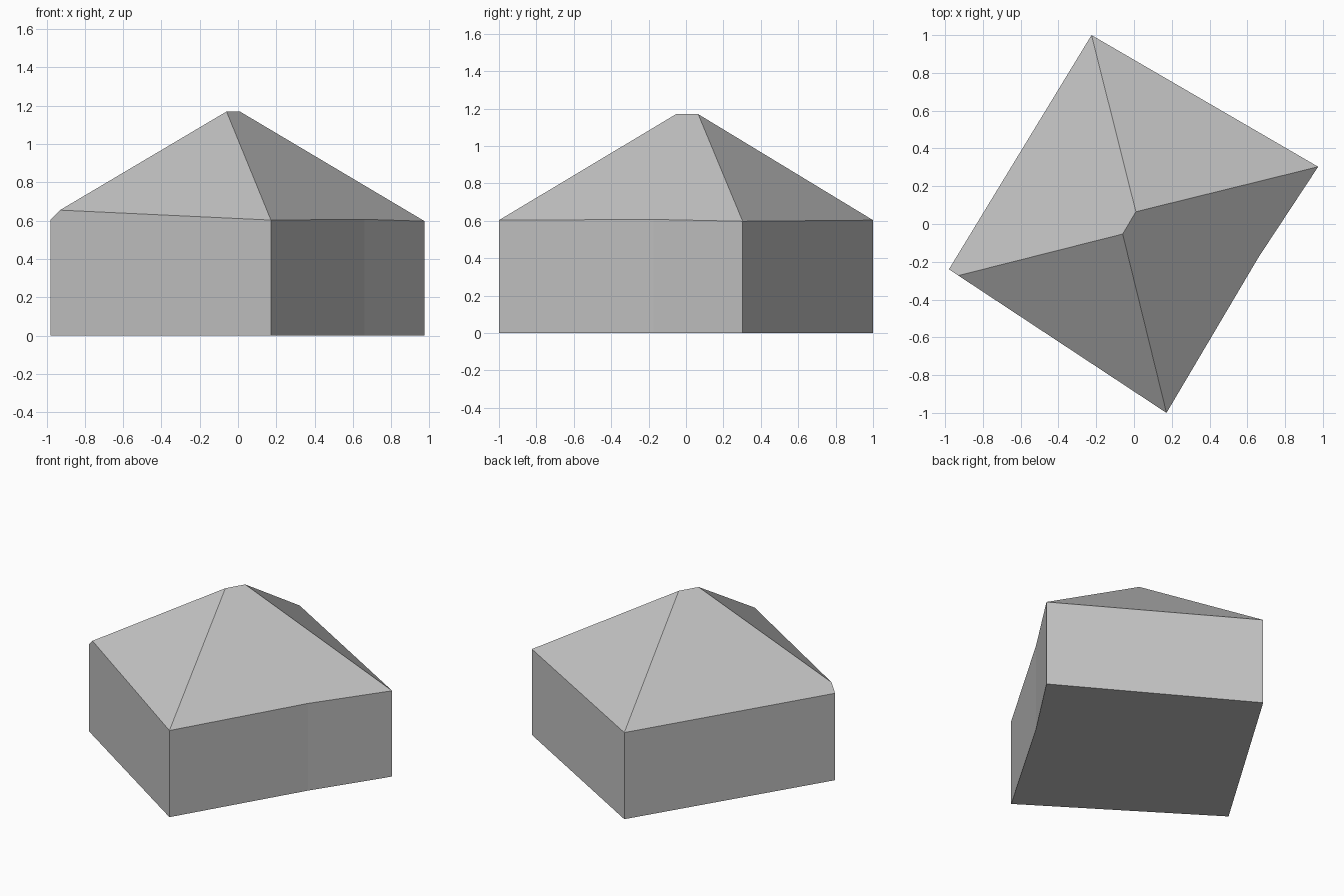
import bpy

if "Cube" in bpy.data.objects:
    bpy.data.objects.remove(bpy.data.objects["Cube"], do_unlink=True)

# One plain grey for the whole building
grey = bpy.data.materials.new("light_grey")
grey.use_nodes = True
colour = (0.55, 0.55, 0.55, 1)
grey.diffuse_color = colour
grey.node_tree.nodes["Principled BSDF"].inputs["Base Color"].default_value = colour


def add_part(name, verts, faces):
    mesh = bpy.data.meshes.new(name)
    mesh.from_pydata(verts, [], faces)
    mesh.materials.append(grey)
    mesh.update()
    obj = bpy.data.objects.new(name, mesh)
    bpy.context.collection.objects.link(obj)
    return obj


# Eave outline, counter-clockwise from the north corner
eaves = [
    (-0.225, 1.0, 0.603),    # north
    (-0.98, -0.24, 0.605),   # west
    (-0.93, -0.273, 0.655),  # raised end of the west hip
    (0.172, -1.0, 0.603),    # south
    (0.66, -0.175, 0.607),   # slight bend in the east wall
    (0.975, 0.303, 0.597),   # east
]
ridge = [(0.01, 0.065, 1.17), (-0.06, -0.053, 1.17)]
n = len(eaves)

# Walls and floor
base = [(x, y, 0) for x, y, z in eaves]
wall_faces = [(i, (i + 1) % n, (i + 1) % n + n, i + n) for i in range(n)]
wall_faces.append(tuple(reversed(range(n))))
add_part("walls", base + eaves, wall_faces)

# Hipped roof with a short ridge
north_top, south_top = n, n + 1
add_part("roof", eaves + ridge, [
    (0, 1, 2, south_top, north_top),
    (2, 3, south_top),
    (3, 4, 5, north_top, south_top),
    (5, 0, north_top),
])
